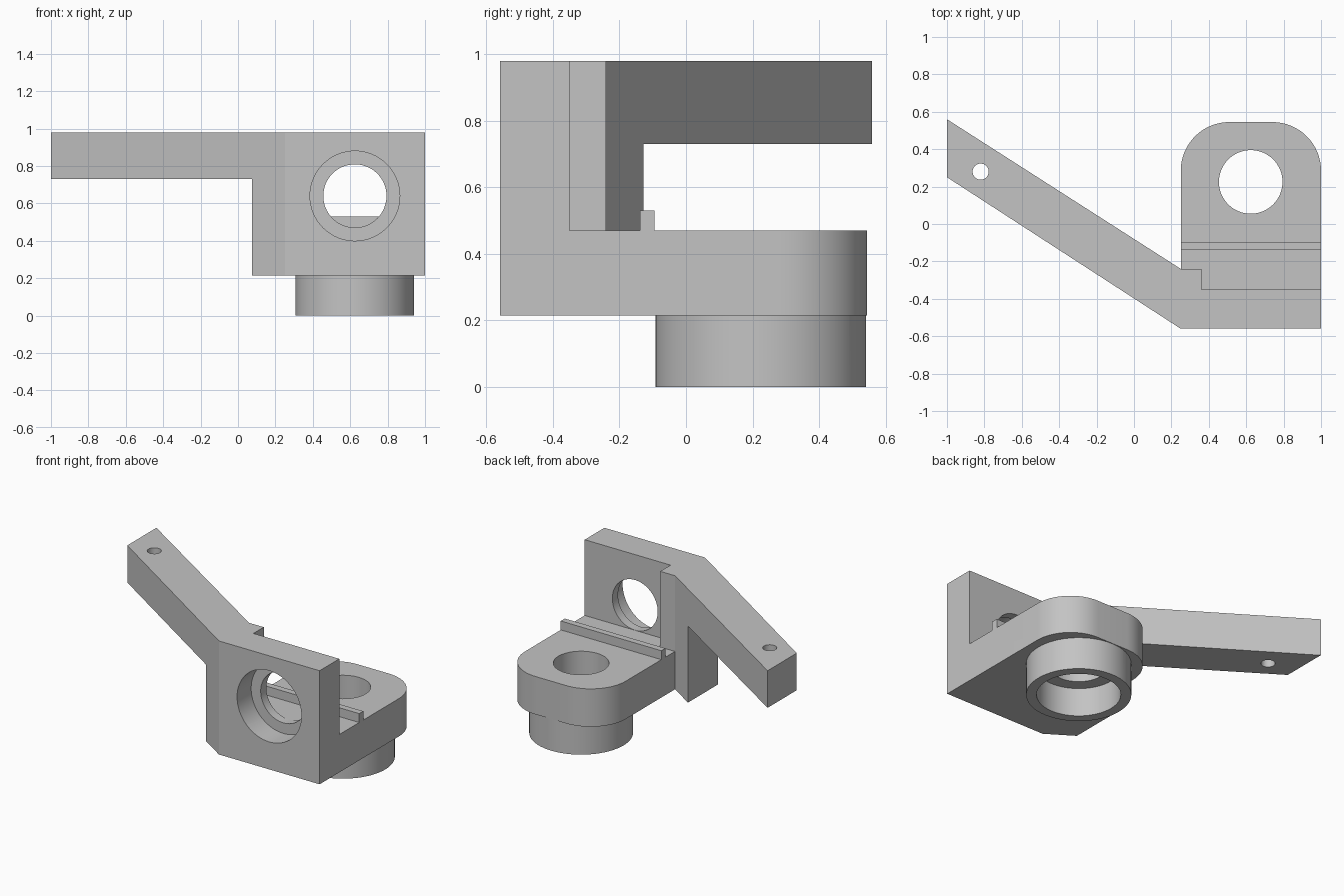
import bpy, bmesh, math
from mathutils import Matrix, Vector

cube = bpy.data.objects.get("Cube")
if cube:
    bpy.data.objects.remove(cube, do_unlink=True)

grey = bpy.data.materials.new("plain grey")
grey.use_nodes = True
COLOR = (0.55, 0.55, 0.55, 1)
grey.diffuse_color = COLOR
grey.node_tree.nodes["Principled BSDF"].inputs["Base Color"].default_value = COLOR


def finish(name, bm):
    bmesh.ops.recalc_face_normals(bm, faces=bm.faces)
    mesh = bpy.data.meshes.new(name)
    bm.to_mesh(mesh)
    bm.free()
    mesh.materials.append(grey)
    obj = bpy.data.objects.new(name, mesh)
    bpy.context.collection.objects.link(obj)
    return obj


def prism(name, outline, z0, z1):
    """Extrude a plan outline between two heights."""
    bm = bmesh.new()
    face = bm.faces.new([bm.verts.new((x, y, z0)) for x, y in outline])
    top = bmesh.ops.extrude_face_region(bm, geom=[face])["geom"]
    bmesh.ops.translate(bm, vec=(0, 0, z1 - z0),
                        verts=[v for v in top if isinstance(v, bmesh.types.BMVert)])
    return finish(name, bm)


def box(name, x0, x1, y0, y1, z0, z1):
    return prism(name, [(x0, y0), (x1, y0), (x1, y1), (x0, y1)], z0, z1)


def cylinder(name, start, end, radius, sides=64):
    a, b = Vector(start), Vector(end)
    turn = (b - a).to_track_quat("Z", "Y").to_matrix().to_4x4()
    bm = bmesh.new()
    bmesh.ops.create_cone(bm, cap_ends=True, segments=sides, radius1=radius, radius2=radius,
                          depth=(b - a).length, matrix=Matrix.Translation((a + b) / 2) @ turn)
    return finish(name, bm)


def combine(target, tool, operation):
    tool.hide_render = True
    mod = target.modifiers.new(tool.name, "BOOLEAN")
    mod.operation, mod.solver, mod.object = operation, "EXACT", tool
    bpy.context.view_layer.objects.active = target
    bpy.ops.object.modifier_apply(modifier=mod.name)
    bpy.data.objects.remove(tool, do_unlink=True)


BOTTOM, SHELF, ARM_Z, TOP = 0.215, 0.47, 0.73, 0.98
LEFT, FRONT, BACK = 0.25, -0.56, 0.545

# Upright wall with the angled arm and the corner post
bracket = prism("angle_bracket", [(-1, 0.56), (-1, 0.25), (LEFT, FRONT), (1, FRONT), (1, -0.35),
                                  (0.36, -0.35), (0.36, -0.24), (LEFT, -0.24)], BOTTOM, TOP)
combine(bracket, box("arm_clearance", -1.2, 0.075, -0.7, 0.7, 0, ARM_Z), "DIFFERENCE")

# Shelf with rounded rear corners
R = 0.26
shelf_outline = [(LEFT, FRONT), (1, FRONT)]
for cx, first in ((1 - R, 0), (LEFT + R, 90)):
    for i in range(17):
        t = math.radians(first + i * 90 / 16)
        shelf_outline.append((cx + R * math.cos(t), BACK - R + R * math.sin(t)))
combine(bracket, prism("shelf", shelf_outline, BOTTOM, SHELF), "UNION")

# Locating rail across the shelf
combine(bracket, box("rail", LEFT, 1, -0.138, -0.095, SHELF - 0.05, 0.53), "UNION")

# Boss under the shelf, with its stepped bore
bx, by = 0.624, 0.225
combine(bracket, cylinder("boss", (bx, by, 0), (bx, by, 0.3), 0.317), "UNION")
combine(bracket, cylinder("boss_bore", (bx, by, -0.1), (bx, by, 0.19), 0.254), "DIFFERENCE")
combine(bracket, cylinder("shelf_hole", (bx, by, 0.1), (bx, by, 0.7), 0.17), "DIFFERENCE")

# Stepped window through the wall
wx, wz = 0.625, 0.64
combine(bracket, cylinder("wall_bore", (wx, -0.7, wz), (wx, -0.41, wz), 0.24), "DIFFERENCE")
combine(bracket, cylinder("wall_hole", (wx, -0.5, wz), (wx, -0.3, wz), 0.169), "DIFFERENCE")

# Pin hole at the arm tip
combine(bracket, cylinder("pin_hole", (-0.82, 0.28, 0.6), (-0.82, 0.28, 1.1), 0.043, 32),
        "DIFFERENCE")

# Smooth the round walls, keep edges sharp
bpy.ops.object.select_all(action="DESELECT")
bracket.select_set(True)
bpy.context.view_layer.objects.active = bracket
bpy.ops.object.shade_smooth_by_angle(angle=math.radians(25))
